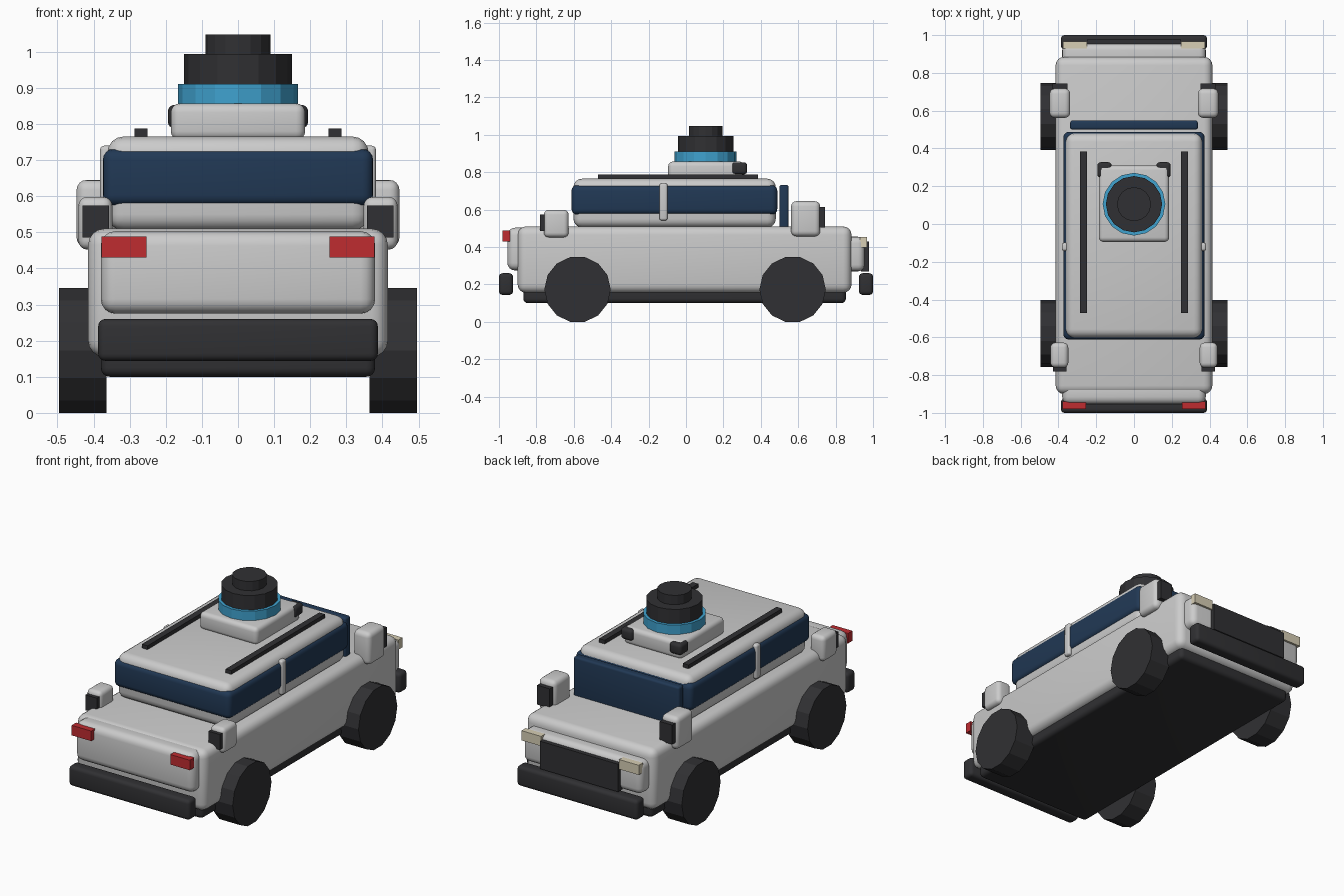
import bpy, math

if "Cube" in bpy.data.objects:
    bpy.data.objects.remove(bpy.data.objects["Cube"])


def material(name, rgb):
    m = bpy.data.materials.new(name)
    m.diffuse_color = (*rgb, 1)
    m.use_nodes = True
    m.node_tree.nodes["Principled BSDF"].inputs["Base Color"].default_value = m.diffuse_color
    return m


DARK = material("dark", (0.03, 0.03, 0.033))
BLUE = material("navy_glass", (0.015, 0.04, 0.09))
CYAN = material("cyan", (0.05, 0.36, 0.62))
RED = material("red", (0.52, 0.025, 0.03))
CREAM = material("cream", (0.68, 0.62, 0.46))


def box(name, x, y, z, mat=None, bevel=0.0, segments=4):
    """Box from (min, max) ranges, optionally with rounded edges."""
    c = [(a + b) / 2 for a, b in (x, y, z)]
    bpy.ops.mesh.primitive_cube_add(size=1, location=c)
    o = bpy.context.object
    o.name = name
    o.scale = [abs(b - a) for a, b in (x, y, z)]
    bpy.ops.object.transform_apply(location=False, rotation=False, scale=True)
    if mat:
        o.data.materials.append(mat)
    if bevel:
        m = o.modifiers.new("round", "BEVEL")
        m.width = bevel
        m.segments = segments
        bpy.ops.object.modifier_apply(modifier=m.name)
        bpy.ops.object.shade_smooth_by_angle(angle=math.radians(35))
    return o


def pair(name, x, *args, **kw):
    """The same box on both sides of x = 0."""
    for side, s in (("right", 1), ("left", -1)):
        box(f"{name}_{side}", (s * x[0], s * x[1]), *args, **kw)


def disc(name, r, y, z, mat, sides):
    bpy.ops.mesh.primitive_cylinder_add(vertices=sides, radius=r, depth=z[1] - z[0],
                                        location=(0, y, (z[0] + z[1]) / 2))
    o = bpy.context.object
    o.name = name
    o.data.materials.append(mat)


# Lower body
box("chassis", (-0.38, 0.38), (-0.87, 0.855), (0.10, 0.22), DARK, 0.025)
box("body", (-0.415, 0.415), (-0.90, 0.885), (0.155, 0.51), None, 0.045)
box("front_panel", (-0.38, 0.38), (-0.955, -0.83), (0.275, 0.503), None, 0.04)
box("rear_panel", (-0.38, 0.38), (0.82, 0.955), (0.27, 0.455), None, 0.035)
box("rear_grille", (-0.25, 0.25), (0.935, 0.978), (0.27, 0.43), DARK)
box("front_bumper", (-0.387, 0.387), (-1.0, -0.925), (0.144, 0.26), DARK, 0.02)
box("rear_bumper", (-0.387, 0.387), (0.925, 1.0), (0.144, 0.26), DARK, 0.02)
pair("red_lamp", (0.253, 0.378), (-0.98, -0.94), (0.43, 0.488), RED)
pair("cream_lamp", (0.25, 0.375), (0.93, 0.967), (0.397, 0.453), CREAM)

# Cabin with wraparound glass
box("cabin", (-0.362, 0.362), (-0.602, 0.48), (0.505, 0.765), None, 0.045)
box("window_band", (-0.374, 0.374), (-0.612, 0.488), (0.573, 0.731), BLUE, 0.03)
box("rear_window", (-0.338, 0.338), (0.50, 0.548), (0.50, 0.732), BLUE, 0.012)
pair("pillar", (0.34, 0.382), (-0.142, -0.099), (0.542, 0.74), bevel=0.012)
pair("roof_rail", (0.25, 0.286), (-0.47, 0.385), (0.755, 0.787), DARK)

# Roof sensor stack
box("sensor_base", (-0.186, 0.186), (-0.095, 0.31), (0.755, 0.857), None, 0.025)
pair("base_sensor", (0.118, 0.194), (0.245, 0.327), (0.788, 0.853), DARK, bevel=0.018)
disc("sensor_ring", 0.166, 0.105, (0.85, 0.911), CYAN, 16)
disc("sensor_drum", 0.149, 0.105, (0.91, 0.994), DARK, 16)
disc("sensor_cap", 0.09, 0.105, (0.99, 1.048), DARK, 16)

# Corner pods with dark faces
pair("front_pod", (0.348, 0.442), (-0.76, -0.628), (0.452, 0.598), bevel=0.025)
pair("front_pod_face", (0.357, 0.43), (-0.78, -0.74), (0.485, 0.574), DARK)
pair("rear_pod", (0.338, 0.447), (0.562, 0.717), (0.457, 0.645), bevel=0.028)
pair("rear_pod_face", (0.352, 0.432), (0.70, 0.743), (0.503, 0.615), DARK)

# Wheels, 14-sided with a flat on the ground
R = 0.1775
for end, y in (("front", -0.58), ("rear", 0.57)):
    for side, s in (("right", 1), ("left", -1)):
        bpy.ops.mesh.primitive_cylinder_add(
            vertices=14, radius=R, depth=0.132,
            location=(s * 0.43, y, R * math.cos(math.pi / 14)),
            rotation=(math.pi / 2, 0, math.pi / 2))
        wheel = bpy.context.object
        wheel.name = f"{end}_wheel_{side}"
        # spin about the axle so a flat side rests on the ground
        low = min((wheel.matrix_basis @ v.co).z for v in wheel.data.vertices)
        if low < -1e-3:
            wheel.rotation_euler = (math.pi / 2 + math.pi / 14, 0, math.pi / 2)
            wheel.rotation_euler = (0, math.pi / 2, 0)
        wheel.data.materials.append(DARK)
